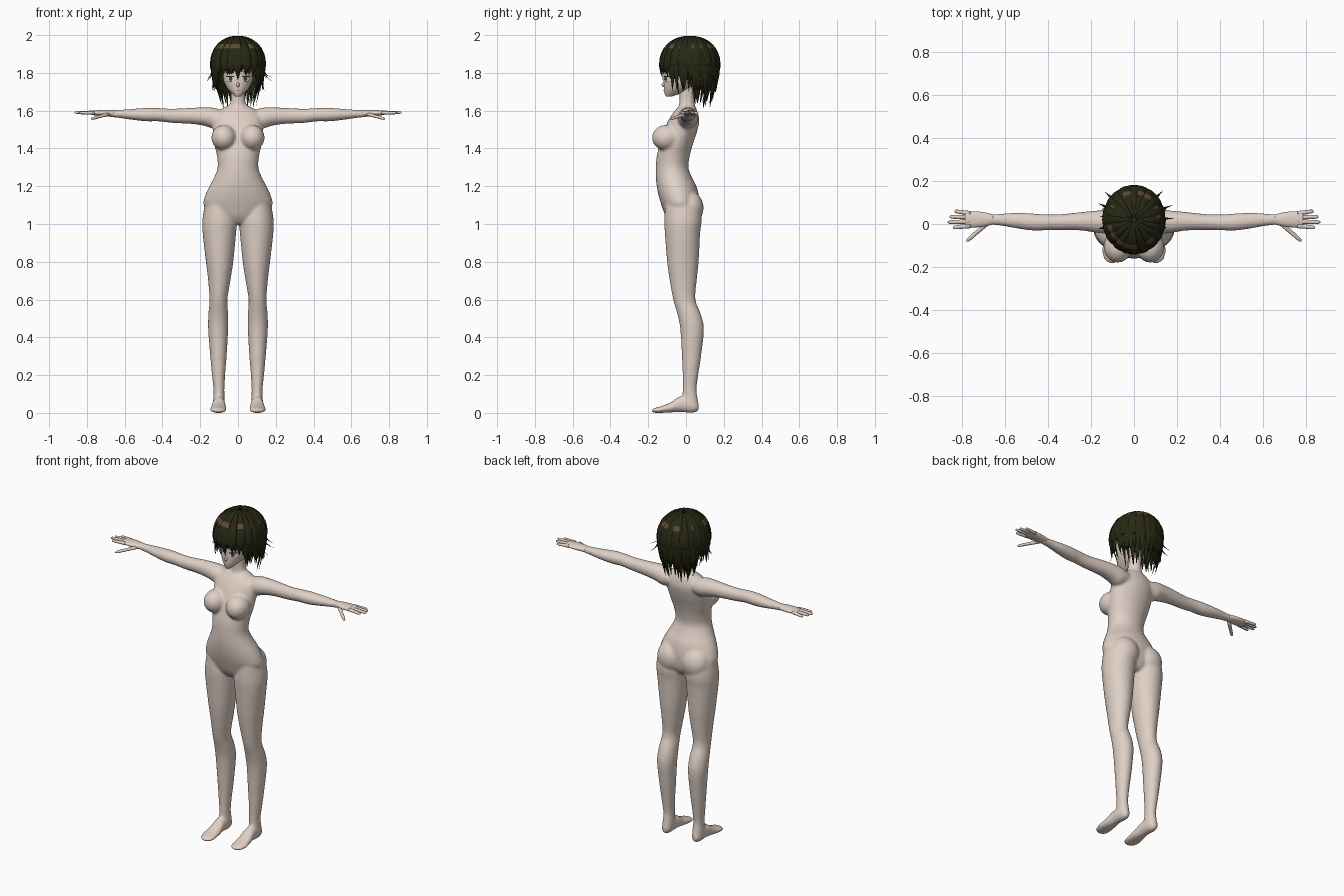
import bpy, bmesh, math, random
from mathutils import Vector, Matrix
from mathutils.bvhtree import BVHTree

random.seed(4)
if "Cube" in bpy.data.objects:
    bpy.data.objects.remove(bpy.data.objects["Cube"])


def material(name, r, g, b):
    m = bpy.data.materials.new(name)
    m.use_nodes = True
    m.diffuse_color = (r, g, b, 1)
    shader = m.node_tree.nodes["Principled BSDF"]
    shader.inputs["Base Color"].default_value = (r, g, b, 1)
    shader.inputs["Roughness"].default_value = 0.8
    return m


SKIN = material("skin", 0.74, 0.63, 0.56)
HAIR = material("dark hair", 0.02, 0.021, 0.007)
SHINE = material("hair highlight", 0.11, 0.065, 0.035)
WHITE = material("eye white", 0.8, 0.78, 0.76)
IRIS = material("iris", 0.07, 0.06, 0.04)
LASH = material("lash", 0.015, 0.012, 0.01)
LIP = material("lip", 0.5, 0.26, 0.23)


def finish(name, bm, *mats, recalc=True):
    if recalc:
        bmesh.ops.recalc_face_normals(bm, faces=bm.faces)
    for f in bm.faces:
        f.smooth = True
    mesh = bpy.data.meshes.new(name)
    bm.to_mesh(mesh)
    bm.free()
    for m in mats:
        mesh.materials.append(m)
    ob = bpy.data.objects.new(name, mesh)
    bpy.context.collection.objects.link(ob)
    return ob


def skin_rings(bm, rings):
    """Bridge rings of points into a capped tube; return the side faces by segment."""
    loops = [[bm.verts.new(p) for p in ring] for ring in rings]
    n = len(loops[0])
    faces = [[bm.faces.new((a[i], a[(i + 1) % n], b[(i + 1) % n], b[i])) for i in range(n)]
             for a, b in zip(loops, loops[1:])]
    bm.faces.new(loops[0])
    bm.faces.new(loops[-1])
    return faces


def spline(rows, steps=5):
    out = []
    for i in range(len(rows) - 1):
        quad = [rows[max(i - 1, 0)], rows[i], rows[i + 1], rows[min(i + 2, len(rows) - 1)]]
        for k in range(steps):
            t = k / steps
            out.append([0.5 * (2 * b + (c - a) * t + (2 * a - 5 * b + 4 * c - d) * t * t
                               + (3 * b - a - 3 * c + d) * t ** 3) for a, b, c, d in zip(*quad)])
    return out + [list(rows[-1])]


def loft(bm, axis, rows, side=1, n=28):
    """Elliptic sections along an axis; each row is position, then low/high of the two other axes."""
    rings = []
    for t, a0, a1, b0, b1 in spline(rows):
        ring = []
        for k in range(n):
            ang = math.tau * k / n
            a = (a0 + a1) / 2 + (a1 - a0) / 2 * math.cos(ang)
            b = (b0 + b1) / 2 + (b1 - b0) / 2 * math.sin(ang)
            x, y, z = {"x": (t, a, b), "y": (a, t, b), "z": (a, b, t)}[axis]
            ring.append((x * side, y, z))
        rings.append(ring)
    skin_rings(bm, rings)


def centred(rows):
    return [(z, -w, w, front, back) for z, w, front, back in rows]


def ball(bm, centre, radii):
    bmesh.ops.create_uvsphere(bm, u_segments=28, v_segments=18, radius=1,
                              matrix=Matrix.Translation(centre) @ Matrix.Diagonal((*radii, 1)))


def tube(bm, pts, widths, thicks, up, n=8):
    rings = []
    for i, p in enumerate(pts):
        tan = (pts[min(i + 1, len(pts) - 1)] - pts[max(i - 1, 0)]).normalized()
        across = tan.cross(up).normalized()
        out = across.cross(tan)
        rings.append([p + across * widths[i] * math.cos(math.tau * k / n)
                      + out * thicks[i] * math.sin(math.tau * k / n) for k in range(n)])
    return skin_rings(bm, rings)


# Body: overlapping lofts fused into one smooth skin
TORSO = [(1.0, .05, -.08, .04), (1.04, .14, -.108, .065), (1.1, .182, -.13, .072),
         (1.15, .174, -.145, .068), (1.2, .152, -.155, .055), (1.25, .125, -.16, .03),
         (1.3, .108, -.16, .013), (1.36, .112, -.155, .02), (1.42, .125, -.14, .036),
         (1.48, .132, -.122, .056), (1.54, .135, -.098, .07), (1.58, .125, -.074, .065),
         (1.61, .085, -.05, .055), (1.63, .045, -.03, .045)]
NECK = [(1.58, .085, -.05, .055), (1.62, .052, -.038, .048), (1.66, .038, -.035, .044),
        (1.75, .037, -.035, .045)]
LEG = [(1.1, .03, .176, -.11, .075), (1.02, .007, .189, -.115, .083), (.95, .01, .187, -.112, .075),
       (.8, .025, .17, -.1, .067), (.7, .04, .158, -.086, .057), (.6, .056, .151, -.068, .05),
       (.52, .052, .157, -.045, .08), (.44, .052, .158, -.03, .095), (.3, .06, .147, -.022, .08),
       (.2, .068, .138, -.018, .065), (.12, .072, .13, -.018, .056), (.05, .07, .132, -.02, .066),
       (.01, .08, .122, 0, .06)]
FOOT = [(.068, .088, .116, .015, .05), (.04, .072, .131, 0, .08), (-.03, .068, .135, .004, .088),
        (-.08, .062, .143, .002, .056), (-.13, .06, .149, 0, .036), (-.165, .066, .138, 0, .026),
        (-.182, .085, .118, .006, .016)]
ARM = [(.08, -.04, .06, 1.52, 1.6), (.13, -.045, .065, 1.505, 1.616), (.18, -.04, .062, 1.52, 1.618),
       (.25, -.03, .055, 1.53, 1.615), (.35, -.028, .045, 1.535, 1.61), (.42, -.03, .045, 1.543, 1.614),
       (.48, -.03, .05, 1.543, 1.615), (.55, -.02, .052, 1.55, 1.61), (.62, -.008, .048, 1.56, 1.605),
       (.68, -.004, .046, 1.567, 1.602)]
body = bmesh.new()
loft(body, "z", centred(TORSO))
loft(body, "z", centred(NECK))
for s in (1, -1):
    loft(body, "z", LEG, s)
    loft(body, "y", FOOT, s)
    loft(body, "x", ARM, s)
    ball(body, (s * .075, -.105, 1.457), (.066, .075, .068))
    ball(body, (s * .083, .02, 1.085), (.084, .073, .09))
body = finish("body", body, SKIN)
fuse = body.modifiers.new("fuse", "REMESH")
fuse.mode = "VOXEL"
fuse.voxel_size = 0.007
fuse.use_smooth_shade = True
relax = body.modifiers.new("relax", "SMOOTH")
relax.factor = 0.5
relax.iterations = 10

# Hands: palm, four fingers and a thumb
PALM = [(.655, -.002, .044, 1.568, 1.602), (.7, -.012, .055, 1.57, 1.603),
        (.75, -.016, .059, 1.574, 1.602), (.785, -.01, .054, 1.58, 1.599)]
FINGERS = [((.76, -.008, 1.589), (.842, -.017, 1.588)), ((.76, .012, 1.591), (.866, .008, 1.59)),
           ((.76, .031, 1.59), (.858, .034, 1.589)), ((.76, .049, 1.588), (.835, .06, 1.586)),
           ((.685, .002, 1.582), (.778, -.08, 1.556))]
for s, label in ((1, "left"), (-1, "right")):
    hand = bmesh.new()
    loft(hand, "x", PALM, s)
    for start, end in FINGERS:
        a, b = (Vector((s * p[0], p[1], p[2])) for p in (start, end))
        sizes = [.0115, .0105, .0095, .009, .007, .0025]
        tube(hand, [a.lerp(b, t) for t in (0, .25, .55, .8, .95, 1)], sizes,
             [q * .85 for q in sizes], Vector((0, 0, 1)), 12)
    finish(label + "_hand", hand, SKIN)

# Head with a small nose
HEAD = [(1.674, .012, -.105, -.08), (1.69, .031, -.113, -.03), (1.715, .054, -.117, .02),
        (1.75, .073, -.118, .06), (1.79, .083, -.118, .09), (1.84, .09, -.119, .115),
        (1.9, .085, -.105, .11), (1.95, .055, -.06, .08), (1.965, .02, -.01, .04)]
head = bmesh.new()
loft(head, "z", centred(HEAD), n=40)
surface = BVHTree.FromBMesh(head)
ball(head, (0, -.114, 1.737), (.008, .015, .013))
finish("head", head, SKIN)


def plate(name, x, z, rx, rz, mat, lift):
    """Thin oval laid on the face."""
    bm = bmesh.new()

    def place(px, pz):
        hit = surface.ray_cast(Vector((px, -1, pz)), Vector((0, 1, 0)))[0]
        return bm.verts.new((px, hit.y - lift, pz))
    mid = place(x, z)
    rim = [place(x + rx * math.cos(math.tau * k / 20), z + rz * math.sin(math.tau * k / 20))
           for k in range(20)]
    for k in range(20):
        bm.faces.new((mid, rim[k], rim[(k + 1) % 20]))
    finish(name, bm, mat, recalc=False)


# Painted face
for s, label in ((1, "left"), (-1, "right")):
    plate(label + "_eye", s * .04, 1.768, .019, .012, WHITE, .0015)
    plate(label + "_iris", s * .039, 1.769, .009, .012, IRIS, .003)
    plate(label + "_upper_lash", s * .041, 1.781, .022, .0035, LASH, .0045)
    plate(label + "_lower_lash", s * .043, 1.756, .012, .001, LASH, .0025)
    plate(label + "_brow", s * .04, 1.805, .02, .002, LASH, .002)
plate("mouth", 0, 1.707, .012, .0018, LIP, .002)

# Hair: a cap under overlapping tapered locks
CENTRE = Vector((0, .02, 1.85))
cap = bmesh.new()
ball(cap, CENTRE, (.13, .143, .138))
hidden = [f for f in cap.faces if f.calc_center_median().z < (1.74 if f.calc_center_median().y > .02 else 1.86)]
bmesh.ops.delete(cap, geom=hidden, context="FACES")
finish("hair_cap", cap, HAIR)


def lock(bm, degrees, hem, width, inset=0.0, flick=0.0, size=1.0):
    ang = math.radians(degrees)
    away = Vector((math.sin(ang), -math.cos(ang), 0))
    reach = Vector((away.x * .138, away.y * .152, 0)) * size
    pts = []
    for i in range(9):
        phi = math.radians(5 + 85 * i / 8)
        pts.append(CENTRE + reach * math.sin(phi) + Vector((0, 0, .143 * size * math.cos(phi))))
    for i in range(1, 8):
        u = i / 7
        pts.append(CENTRE + reach * (1 - inset * u * u + flick * u ** 4)
                   + Vector((0, 0, (hem - CENTRE.z) * u)))
    wid = []
    for i in range(len(pts)):
        t = i / (len(pts) - 1)
        wid.append(width * min(1, .15 + 2 * t, 2.4 * (1 - t) + .02))
    faces = tube(bm, pts, wid, [min(.008, w * .4) for w in wid], away + Vector((0, 0, .3)))
    if random.random() < .45:
        for f in faces[4]:
            f.normal_update()
            if abs(f.normal.dot(away)) > .45:
                f.material_index = 1


def lock_row(name, first, last, count, hem, width, inset, flick, size=1.0, jitter=.015):
    bm = bmesh.new()
    for i in range(count):
        deg = first + (last - first) * i / (count - 1)
        drop = hem(deg) if callable(hem) else hem
        lock(bm, deg + random.uniform(-3, 3), drop + random.uniform(-jitter, jitter),
             width * random.uniform(.85, 1.15), inset, flick * random.uniform(.4, 1.4), size)
    finish(name, bm, HAIR, SHINE)


lock_row("fringe", -56, 56, 13, lambda d: 1.775 if abs(d) < 8 else 1.80 - abs(d) * .0007, .02, .06, 0)
for s, label in ((1, "left"), (-1, "right")):
    lock_row(label + "_side_locks", s * 54, s * 118, 8, 1.715, .025, .14, .12)
    lock_row(label + "_cheek_locks", s * 62, s * 100, 4, 1.69, .016, .3, .05, .96)
    lock_row(label + "_flicks", s * 75, s * 130, 4, 1.762, .016, 0, .28)
    lock_row(label + "_neck_locks", s * 105, s * 135, 4, 1.635, .018, .42, .12, .97)
lock_row("back_locks", 112, 248, 14, 1.7, .028, .12, .04)
lock_row("nape_locks", 130, 230, 11, 1.63, .026, .32, .12, .97, .022)
lock_row("crown_locks", 0, 345, 20, 1.8, .026, .03, .03, 1.015)
